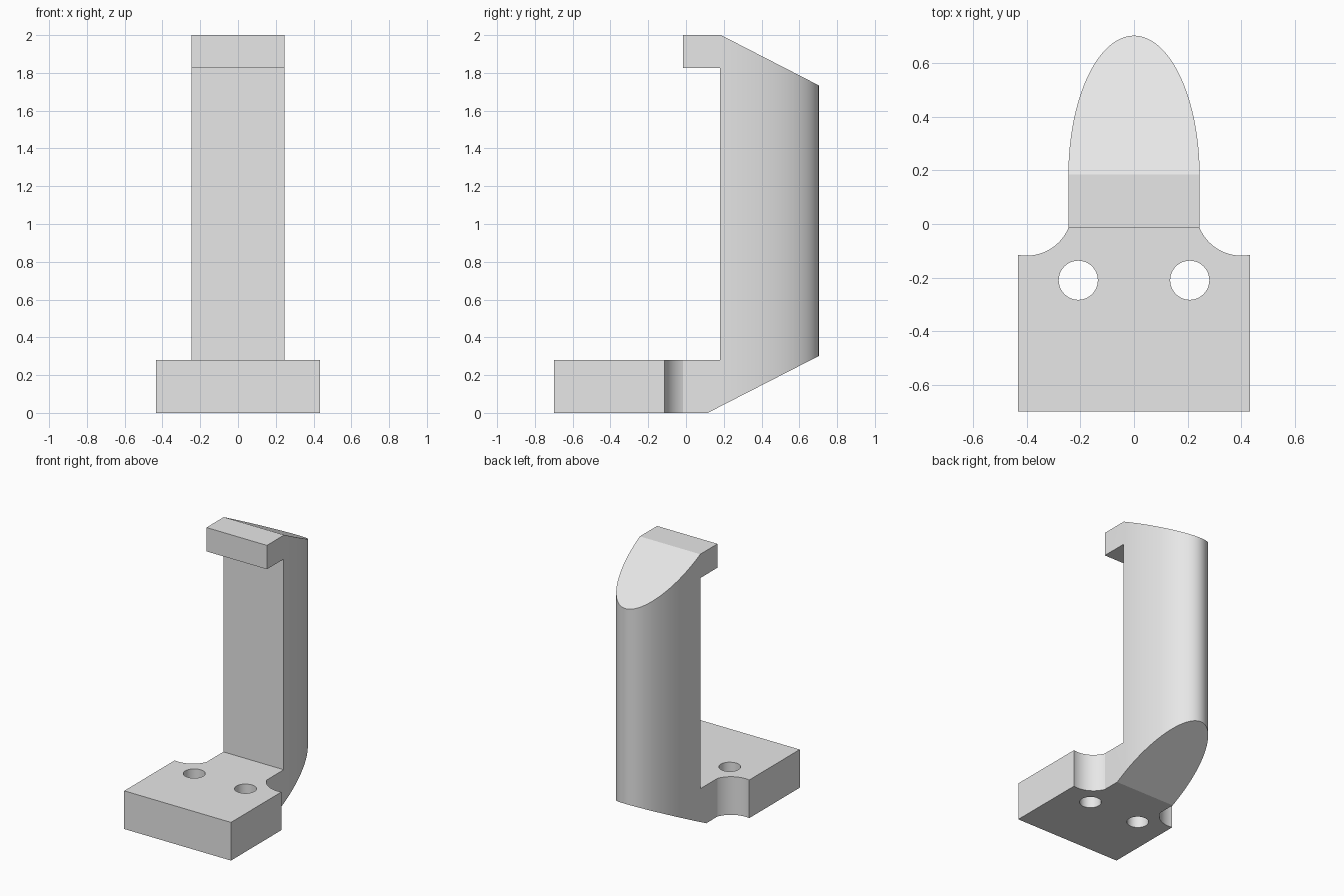
import bpy
import bmesh
from math import sin, cos, pi, atan2, radians
from mathutils import Vector

cube = bpy.data.objects.get("Cube")
if cube:
    bpy.data.objects.remove(cube)

# Single plain grey
grey = bpy.data.materials.new("plain grey")
grey.use_nodes = True
colour = (0.8, 0.8, 0.8, 1)
grey.diffuse_color = colour
grey.node_tree.nodes["Principled BSDF"].inputs["Base Color"].default_value = colour


def prism(name, points, direction):
    """Extrude a closed outline of 3D points along a vector."""
    bm = bmesh.new()
    face = bm.faces.new([bm.verts.new(p) for p in points])
    result = bmesh.ops.extrude_face_region(bm, geom=[face])
    moved = [g for g in result["geom"] if isinstance(g, bmesh.types.BMVert)]
    bmesh.ops.translate(bm, verts=moved, vec=Vector(direction))
    bmesh.ops.recalc_face_normals(bm, faces=bm.faces)
    mesh = bpy.data.meshes.new(name)
    bm.to_mesh(mesh)
    bm.free()
    mesh.materials.append(grey)
    obj = bpy.data.objects.new(name, mesh)
    bpy.context.collection.objects.link(obj)
    return obj


def combine(target, tool, operation):
    """Apply a boolean and discard the tool."""
    tool.hide_render = True
    mod = target.modifiers.new(operation, 'BOOLEAN')
    mod.operation, mod.object, mod.solver = operation, tool, 'EXACT'
    bpy.context.view_layer.objects.active = target
    bpy.ops.object.modifier_apply(modifier=mod.name)
    bpy.data.objects.remove(tool)


# Plan outline: wide foot, scooped shoulders, half-ellipse back
half_width, foot_half = 0.245, 0.433
scoop_x, scoop_y, scoop_r = 0.40, 0.05, 0.168
start = atan2(-0.115 - scoop_y, foot_half - scoop_x)
end = atan2(-0.015 - scoop_y, half_width - scoop_x) 
side = [(foot_half, -0.70)]
for i in range(21):
    a = start + (end - start) * i / 20
    side.append((scoop_x + scoop_r * cos(a), scoop_y + scoop_r * sin(a)))
for i in range(32):
    a = pi / 2 * i / 32
    side.append((half_width * cos(a), 0.18 + 0.523 * sin(a)))
plan = side + [(0, 0.703)] + [(-x, y) for x, y in reversed(side)]
bracket = prism("bracket", [(x, y, -0.1) for x, y in plan], (0, 0, 2.2))

# Side profile: foot, upright with sloped ends, top hook
profile = [(-0.8, 0), (0.115, 0), (0.8, 0.351), (0.8, 1.684),
           (0.185, 2), (-0.015, 2), (-0.015, 1.825), (0.18, 1.825),
           (0.18, 0.28), (-0.8, 0.28)]
combine(bracket, prism("side_profile", [(-0.6, y, z) for y, z in profile],
                       (1.2, 0, 0)), 'INTERSECT')

# Two bolt holes through the foot
for sx in (-1, 1):
    ring = [(sx * 0.208 + 0.073 * cos(2 * pi * i / 48),
             -0.21 + 0.073 * sin(2 * pi * i / 48), -0.1) for i in range(48)]
    combine(bracket, prism("hole_cutter", ring, (0, 0, 0.6)), 'DIFFERENCE')

# Smooth the curved walls, keep the corners sharp
bpy.ops.object.select_all(action='DESELECT')
bracket.select_set(True)
bpy.context.view_layer.objects.active = bracket
bpy.ops.object.shade_smooth_by_angle(angle=radians(20))
